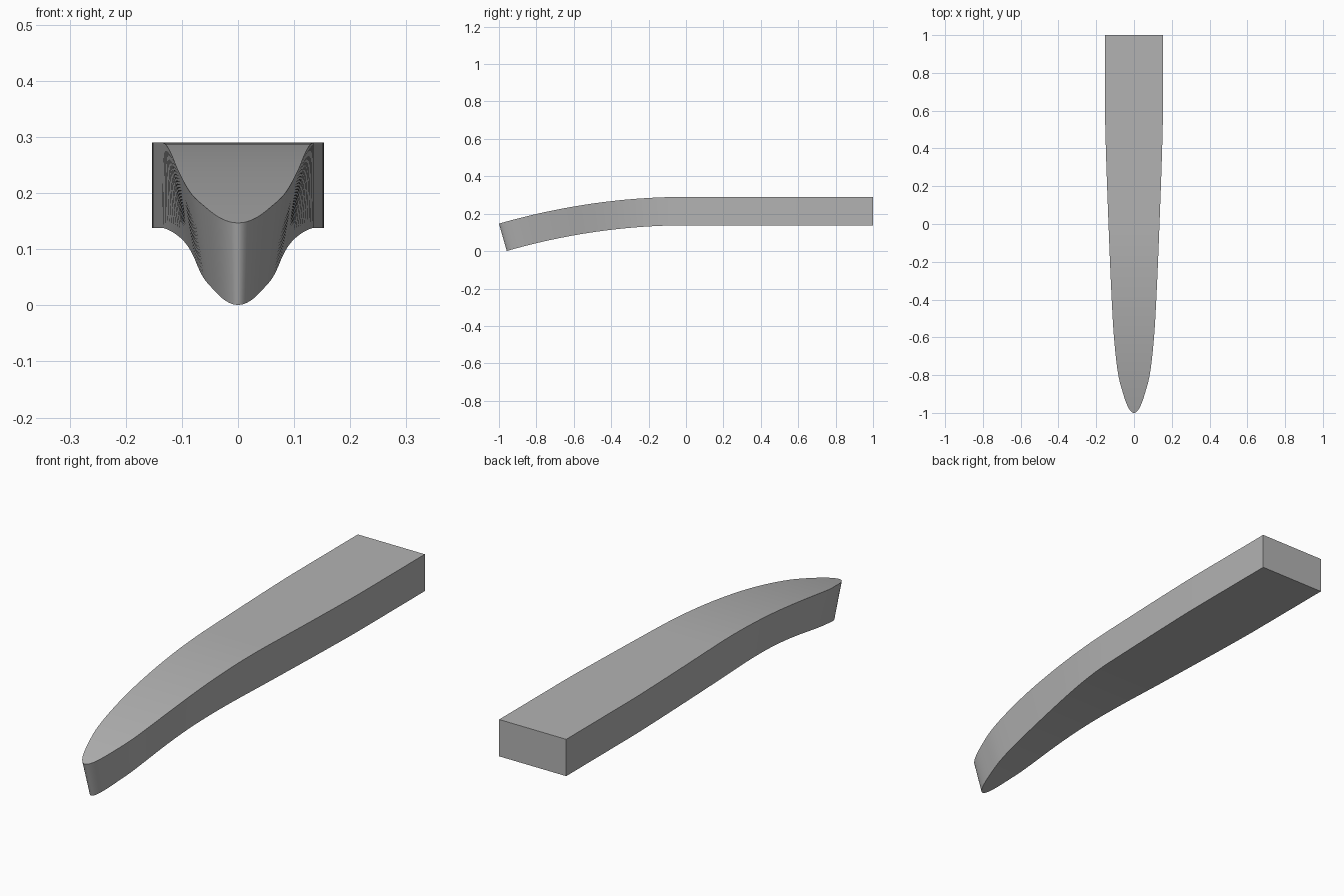
import bpy, bmesh, math
from mathutils import Vector

cube = bpy.data.objects.get("Cube")
if cube:
    bpy.data.objects.remove(cube)

TOP, DROP, THICK, STEPS = 0.29, 0.143, 0.152, 10

# Half width along the length, listed from the rounded tip to the square rear
PLAN = [(-1, 0), (-0.9, 0.057), (-0.8, 0.083), (-0.6, 0.106), (-0.4, 0.118),
        (0, 0.135), (0.4, 0.149), (0.6, 0.153), (1, 0.153)]


def smooth_plan():
    """Smooth outline; the square-root spacing gives the tip a round nose."""
    pts = [Vector((math.sqrt(1 + y), w)) for y, w in PLAN]
    tangents = []
    for i in range(len(pts)):
        a, b = pts[max(i - 1, 0)], pts[min(i + 1, len(pts) - 1)]
        tangents.append((b.y - a.y) / (b.x - a.x))
    tangents[-2] = tangents[-1] = 0
    result = []
    for i in range(len(pts) - 1):
        a, b = pts[i], pts[i + 1]
        h = b.x - a.x
        for k in range(STEPS):
            u = k / STEPS
            w = (a.y * (1 + 2 * u) * (1 - u) ** 2 + b.y * u * u * (3 - 2 * u)
                 + h * tangents[i] * u * (1 - u) ** 2
                 + h * tangents[i + 1] * u * u * (u - 1))
            result.append(((a.x + u * h) ** 2 - 1, w))
    result.append(PLAN[-1])
    return result


def section(bm, y, w):
    """Corners: top left, top right, bottom right, bottom left."""
    bend = min(y, 0)
    angle = math.atan(2 * DROP * -bend)
    z = TOP - DROP * bend * bend
    u = min(-bend / 0.65, 1)
    low = w * (1 - 0.25 * u * u * (3 - 2 * u))
    yb, zb = y + THICK * math.sin(angle), z - THICK * math.cos(angle)
    if w == 0:
        top, bottom = bm.verts.new((0, y, z)), bm.verts.new((0, yb, zb))
        return [top, top, bottom, bottom]
    return [bm.verts.new(p) for p in
            ((w, y, z), (-w, y, z), (-low, yb, zb), (low, yb, zb))]


# Plank with a down-curved, tapered tip
bm = bmesh.new()
rings = [section(bm, y, w) for y, w in smooth_plan()]
for a, b in zip(rings, rings[1:]):
    for i in range(4):
        j = (i + 1) % 4
        bm.faces.new(list(dict.fromkeys((a[i], a[j], b[j], b[i]))))
bm.faces.new(rings[-1])
bmesh.ops.recalc_face_normals(bm, faces=bm.faces)
mesh = bpy.data.meshes.new("curved_plank")
bm.to_mesh(mesh)
bm.free()
plank = bpy.data.objects.new("curved_plank", mesh)
bpy.context.collection.objects.link(plank)

# Plain grey
grey = bpy.data.materials.new("plain_grey")
grey.use_nodes = True
colour = (0.45, 0.45, 0.45, 1)
grey.diffuse_color = colour
grey.node_tree.nodes["Principled BSDF"].inputs["Base Color"].default_value = colour
mesh.materials.append(grey)

bpy.ops.object.select_all(action='DESELECT')
plank.select_set(True)
bpy.context.view_layer.objects.active = plank
bpy.ops.object.shade_smooth_by_angle(angle=math.radians(35))
